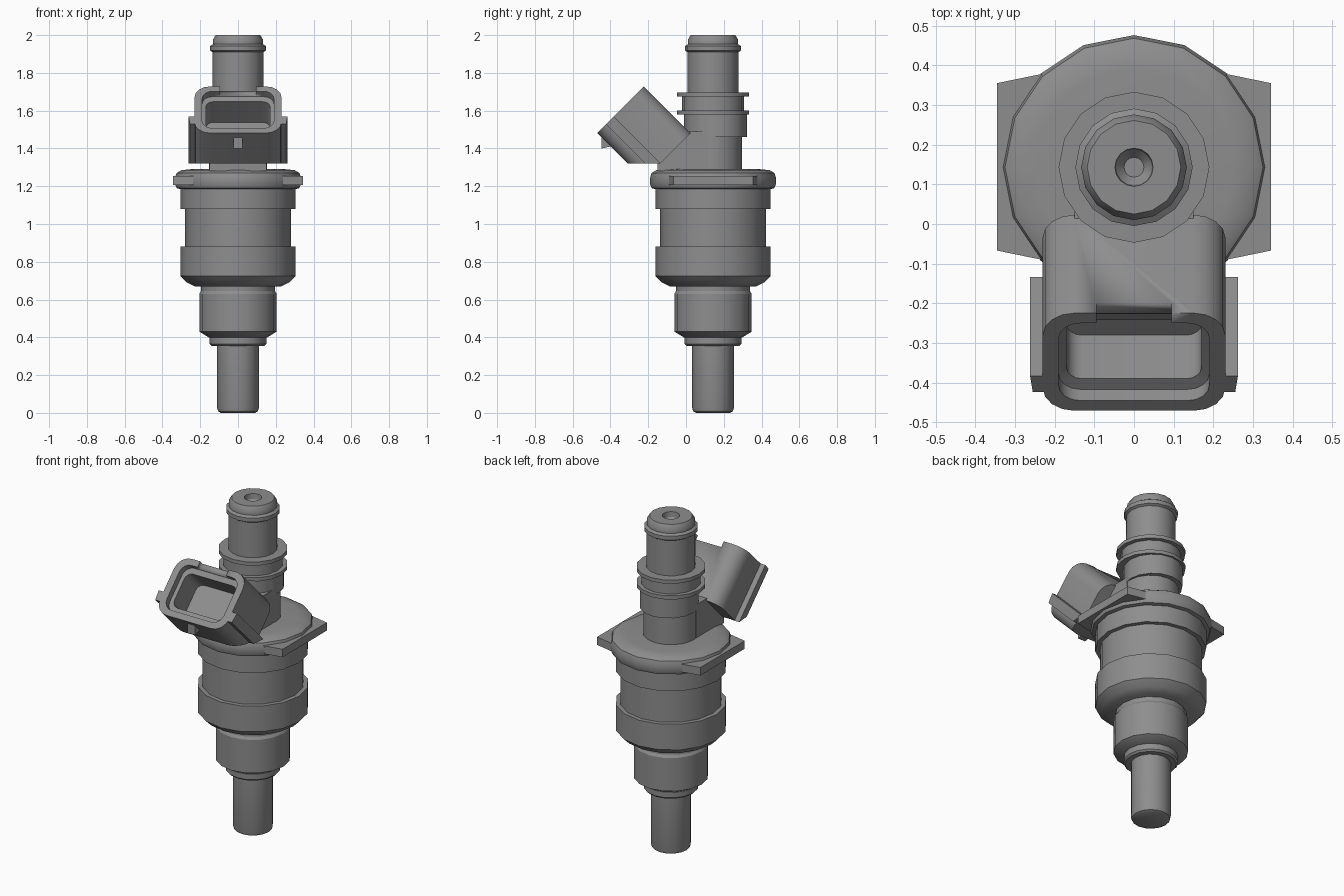
import bpy, bmesh, math
from mathutils import Vector, Matrix

cube = bpy.data.objects.get("Cube")
if cube:
    bpy.data.objects.remove(cube)

grey = bpy.data.materials.new("mid grey")
grey.use_nodes = True
COLOR = (0.27, 0.27, 0.27, 1)
grey.diffuse_color = COLOR
grey.node_tree.nodes["Principled BSDF"].inputs["Base Color"].default_value = COLOR

AXIS_Y = 0.143
SIDES = 16


def finish(name, bm, angle=32):
    bmesh.ops.recalc_face_normals(bm, faces=bm.faces)
    mesh = bpy.data.meshes.new(name)
    bm.to_mesh(mesh)
    bm.free()
    mesh.materials.append(grey)
    obj = bpy.data.objects.new(name, mesh)
    bpy.context.collection.objects.link(obj)
    bpy.ops.object.select_all(action='DESELECT')
    obj.select_set(True)
    bpy.context.view_layer.objects.active = obj
    bpy.ops.object.shade_smooth_by_angle(angle=math.radians(angle))
    return obj


def skin(bm, loops):
    """Join successive closed loops and cap both ends."""
    rings = [[bm.verts.new(p) for p in loop] for loop in loops]
    n = len(rings[0])
    for a, b in zip(rings, rings[1:]):
        for i in range(n):
            j = (i + 1) % n
            bm.faces.new((a[i], a[j], b[j], b[i]))
    bm.faces.new(rings[0])
    bm.faces.new(rings[-1])


def lathe(name, profile, y=AXIS_Y):
    bm = bmesh.new()
    turns = [math.tau * i / SIDES for i in range(SIDES)]
    skin(bm, [[(r * math.sin(a), y + r * math.cos(a), z) for a in turns]
              for r, z in profile])
    return finish(name, bm)


def prism(name, outline, place, near, far):
    """Extrude a 2D outline; place(a, b, c) maps it into the model."""
    bm = bmesh.new()
    skin(bm, [[place(a, b, c) for a, b in outline] for c in (near, far)])
    return finish(name, bm)


# Turned body, from the tip upward
lathe("nozzle", [(0.09, 0), (0.105, 0.008), (0.11, 0.025), (0.11, 0.37)])
lathe("nozzle_collar", [(0.14, 0.355), (0.15, 0.365), (0.15, 0.4), (0.15, 0.41)])
lathe("lower_body", [(0.155, 0.4), (0.205, 0.43), (0.205, 0.63),
                     (0.195, 0.645), (0.195, 0.68)])
lathe("lower_shell", [(0.23, 0.67), (0.27, 0.69), (0.305, 0.725), (0.305, 0.88)])
lathe("middle_shell", [(0.28, 0.87), (0.28, 1.09)])
lathe("upper_shell", [(0.305, 1.08), (0.305, 1.2)])
lathe("flange", [(0.305, 1.185), (0.325, 1.19), (0.333, 1.21), (0.333, 1.245),
                 (0.325, 1.27), (0.3, 1.285), (0.25, 1.29)])
lathe("neck", [(0.153, 1.28), (0.153, 1.6)])
lathe("neck_sleeve", [(0.16, 1.46), (0.16, 1.585)], AXIS_Y + 0.02)
lathe("groove_core", [(0.165, 1.59), (0.165, 1.68)])
for name, z in (("lower_ring", 1.58), ("upper_ring", 1.675)):
    lathe(name, [(0.19, z), (0.19, z + 0.022)])

# Inlet tube with seal bead and a bored top
lathe("inlet_tube", [(0.135, 1.69), (0.135, 1.91), (0.148, 1.918), (0.148, 1.942),
                     (0.133, 1.952), (0.133, 1.975), (0.118, 2.0), (0.048, 2.0),
                     (0.045, 1.97), (0.025, 1.945)])

# Side lugs on the flange
for name, s in (("left_lug", 1), ("right_lug", -1)):
    prism(name, [(0.15, -0.107), (0.345, -0.067), (0.345, 0.355), (0.15, 0.395)],
          lambda a, b, c, s=s: (s * a, b, c), 1.207, 1.255)

# Bridge between neck and connector
prism("connector_bridge",
      [(-0.15, 1.28), (-0.15, 1.33), (0.01, 1.49), (0.12, 1.49), (0.12, 1.28)],
      lambda a, b, c: (c, a, b), -0.15, 0.15)

# Connector frame: x across, u up the open face, t back into the body
H = math.sqrt(0.5)
FACE = Vector((0, -0.3475, 1.605))
UP, BACK = Vector((0, H, H)), Vector((0, H, -H))
CUT_Z = 1.32


def tilt(x, u, t):
    return FACE + Vector((x, 0, 0)) + UP * u + BACK * t


def rounded(w, h, r, t, steps=4):
    loop = []
    for q, (sx, sy) in enumerate(((1, 1), (-1, 1), (-1, -1), (1, -1))):
        for k in range(steps + 1):
            a = math.pi / 2 * (q + k / steps)
            loop.append(tilt(sx * (w - r) + r * math.cos(a),
                             sy * (h - r) + r * math.sin(a), t))
    return loop


def trim(bm):
    """Flatten the underside at the cut height."""
    bmesh.ops.bisect_plane(bm, geom=bm.verts[:] + bm.edges[:] + bm.faces[:],
                           plane_co=(0, 0, CUT_Z), plane_no=(0, 0, 1), clear_inner=True)
    bmesh.ops.holes_fill(bm, edges=[e for e in bm.edges if e.is_boundary])


# Hollow shell with an inner ledge
bm = bmesh.new()
skin(bm, [rounded(0.23, 0.174, 0.08, 0.35), rounded(0.23, 0.174, 0.08, 0),
          rounded(0.19, 0.138, 0.055, 0), rounded(0.19, 0.138, 0.055, 0.04),
          rounded(0.17, 0.105, 0.04, 0.045), rounded(0.17, 0.105, 0.04, 0.2)])
trim(bm)
shell = finish("connector_shell", bm)

# Latch notch in the upper wall
cutter = prism("notch_cutter", [(-0.095, 0.12), (0.095, 0.12), (0.095, 0.22), (-0.095, 0.22)],
               tilt, -0.05, 0.035)
cutter.hide_render = True
notch = shell.modifiers.new("notch", 'BOOLEAN')
notch.object = cutter
notch.solver = 'EXACT'
bpy.context.view_layer.objects.active = shell
bpy.ops.object.modifier_apply(modifier=notch.name)
bpy.data.objects.remove(cutter)

# Ribs along both sides of the connector
for name, s in (("left_rib", 1), ("right_rib", -1)):
    bm = bmesh.new()
    ends = [(0.21, -0.108), (0.255, -0.108), (0.262, -0.05), (0.21, -0.05)]
    skin(bm, [[tilt(s * x, u, t) for x, u in ends] for t in (0, 0.4)])
    trim(bm)
    finish(name, bm)

# Small latch tooth under the mouth
prism("latch_tooth", [(-0.16, 0.02), (-0.215, 0.075), (-0.16, 0.11)],
      lambda a, b, c: tilt(c, a, b), -0.025, 0.025)
